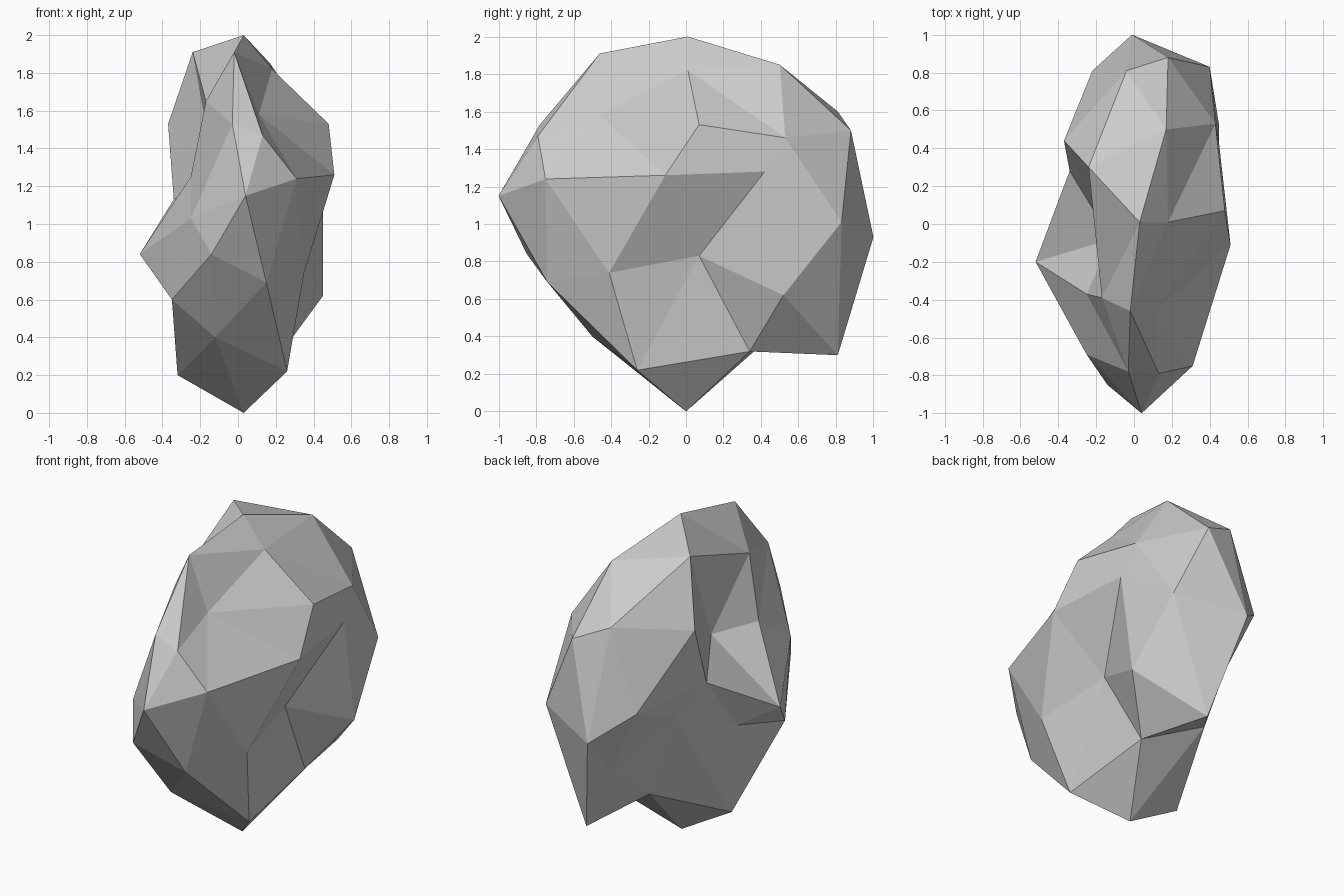
import bpy, bmesh, math

# Weathered boulder: an 80-sided icosphere whose rings of corners are pushed
# into chipped positions. Each ring runs anticlockwise from +x, top to bottom.
CROWN = [(.03, .01, 2), (.18, .01, 1.82), (.17, .5, 1.85), (-.24, .3, 1.91),
         (-.17, -.39, 1.65), (-.02, -.46, 1.91)]
SHOULDER = [(.43, .53, 1.46), (-.04, .81, 1.6), (-.12, -.08, 1.24),
            (-.03, -.78, 1.53), (.11, -.46, 1.58)]
UPPER = [(.48, .07, 1.53), (.18, .88, 1.5), (-.37, .44, 1.53),
         (-.25, -.37, 1.25), (.13, -.79, 1.47)]
WAIST = [(.45, .42, 1.28), (.40, .83, 1.01), (-.01, 1, .93), (-.22, .81, 1.1),
         (-.34, .28, 1.13), (-.52, -.2, .84), (-.25, -.69, 1.03),
         (.04, -1, 1.15), (.31, -.75, 1.24), (.51, -.11, 1.26)]
LOWER = [(.45, .52, .62), (-.03, .78, .68), (-.36, 0, .76),
         (-.14, -.85, .84), (.35, -.41, .74)]
SKIRT = [(.28, .07, .83), (.13, .81, .3), (-.25, .47, .96),
         (-.35, -.49, .6), (.15, -.74, .69)]
BASE = [(.23, .34, .32), (-.1, .51, .45), (-.32, 0, .2),
        (-.12, -.5, .4), (.26, -.26, .22), (.03, 0, 0)]


def ring_order(v):
    azimuth = round(math.degrees(math.atan2(v.co.y, v.co.x))) % 360
    return (-round(v.co.z * 100), azimuth)


bm = bmesh.new()
bmesh.ops.create_icosphere(bm, subdivisions=2, radius=1)
corners = sorted(bm.verts, key=ring_order)
for v, p in zip(corners, CROWN + SHOULDER + UPPER + WAIST + LOWER + SKIRT + BASE):
    v.co = p
bmesh.ops.recalc_face_normals(bm, faces=bm.faces)

mesh = bpy.data.meshes.new("boulder")
bm.to_mesh(mesh)
bm.free()
bpy.context.collection.objects.link(bpy.data.objects.new("boulder", mesh))
